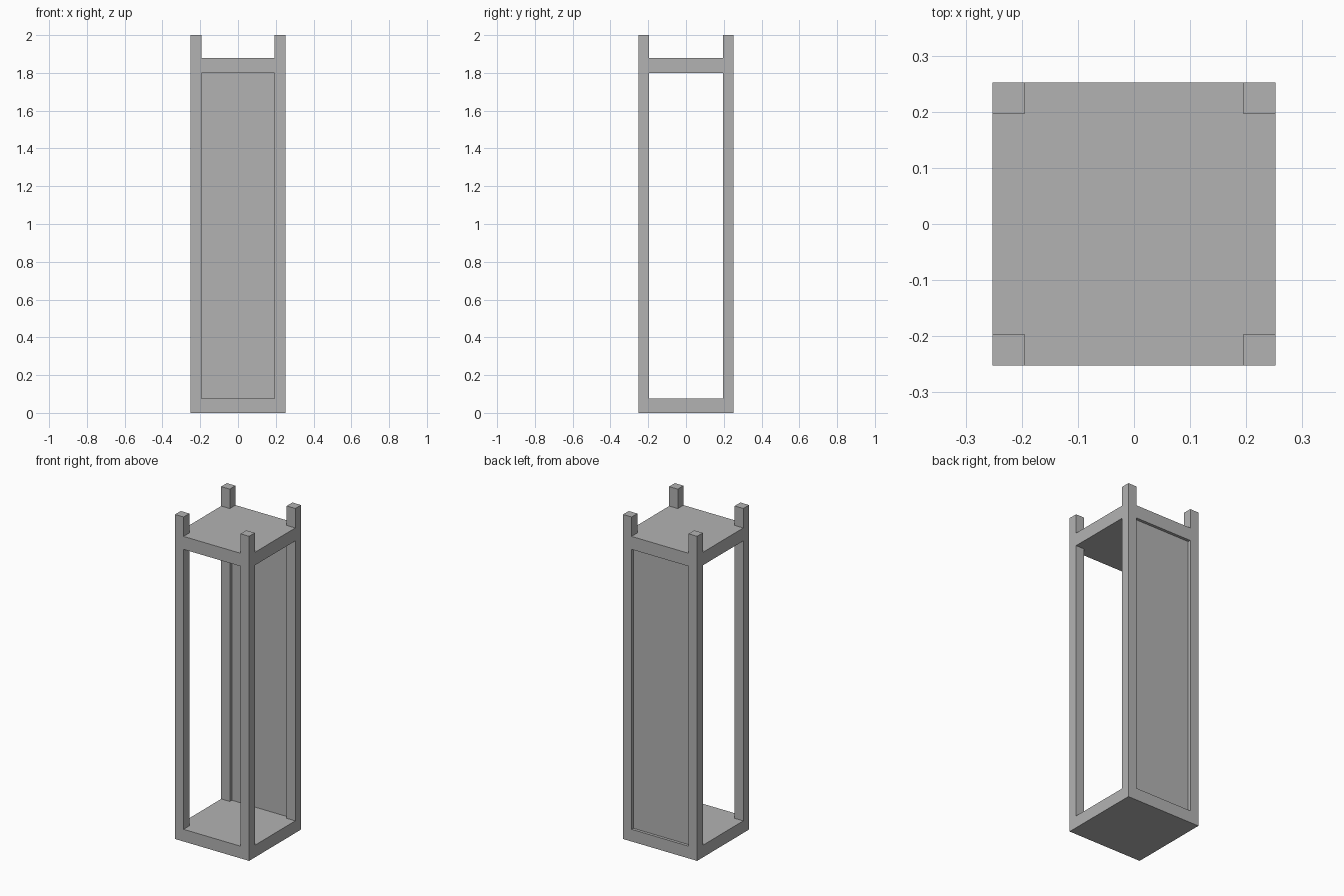
import bpy
import bmesh

if "Cube" in bpy.data.objects:
    bpy.data.objects.remove(bpy.data.objects["Cube"], do_unlink=True)

HALF = 0.2525                  # outer half width
INNER_X, INNER_Y = 0.194, 0.197  # inner edges of the posts
HEIGHT = 2.0

grey = bpy.data.materials.new("plain_grey")
grey.use_nodes = True
colour = (0.45, 0.45, 0.45, 1)
grey.diffuse_color = colour
grey.node_tree.nodes["Principled BSDF"].inputs["Base Color"].default_value = colour


def prism(name, outline, z0, z1):
    """Extrude a flat outline from z0 up to z1."""
    bm = bmesh.new()
    base = bm.faces.new([bm.verts.new((x, y, z0)) for x, y in outline])
    top = bmesh.ops.extrude_face_region(bm, geom=[base])
    verts = [v for v in top["geom"] if isinstance(v, bmesh.types.BMVert)]
    bmesh.ops.translate(bm, verts=verts, vec=(0, 0, z1 - z0))
    bmesh.ops.recalc_face_normals(bm, faces=bm.faces)
    mesh = bpy.data.meshes.new(name)
    bm.to_mesh(mesh)
    bm.free()
    mesh.materials.append(grey)
    obj = bpy.data.objects.new(name, mesh)
    bpy.context.collection.objects.link(obj)
    return obj


def rectangle(x0, x1, y0, y1):
    return [(x0, y0), (x1, y0), (x1, y1), (x0, y1)]


# Four full-height corner posts
for side, sx in (("left", 1), ("right", -1)):
    for end, sy in (("front", -1), ("back", 1)):
        prism(f"{end}_{side}_post",
              rectangle(sx * INNER_X, sx * HALF, sy * INNER_Y, sy * HALF), 0, HEIGHT)

# Base and upper shelf, notched around the posts
notched = []
for sx, sy in ((1, 1), (-1, 1), (-1, -1), (1, -1)):
    corner = [(sx * HALF, sy * INNER_Y), (sx * INNER_X, sy * INNER_Y),
              (sx * INNER_X, sy * HALF)]
    notched += corner if sx * sy > 0 else corner[::-1]
prism("base", notched, 0, 0.075)
prism("upper_shelf", notched, 1.80, 1.88)

# Thin back panel, recessed between the back posts
prism("back_panel", rectangle(-INNER_X, INNER_X, 0.217, 0.235), 0.075, 1.80)
